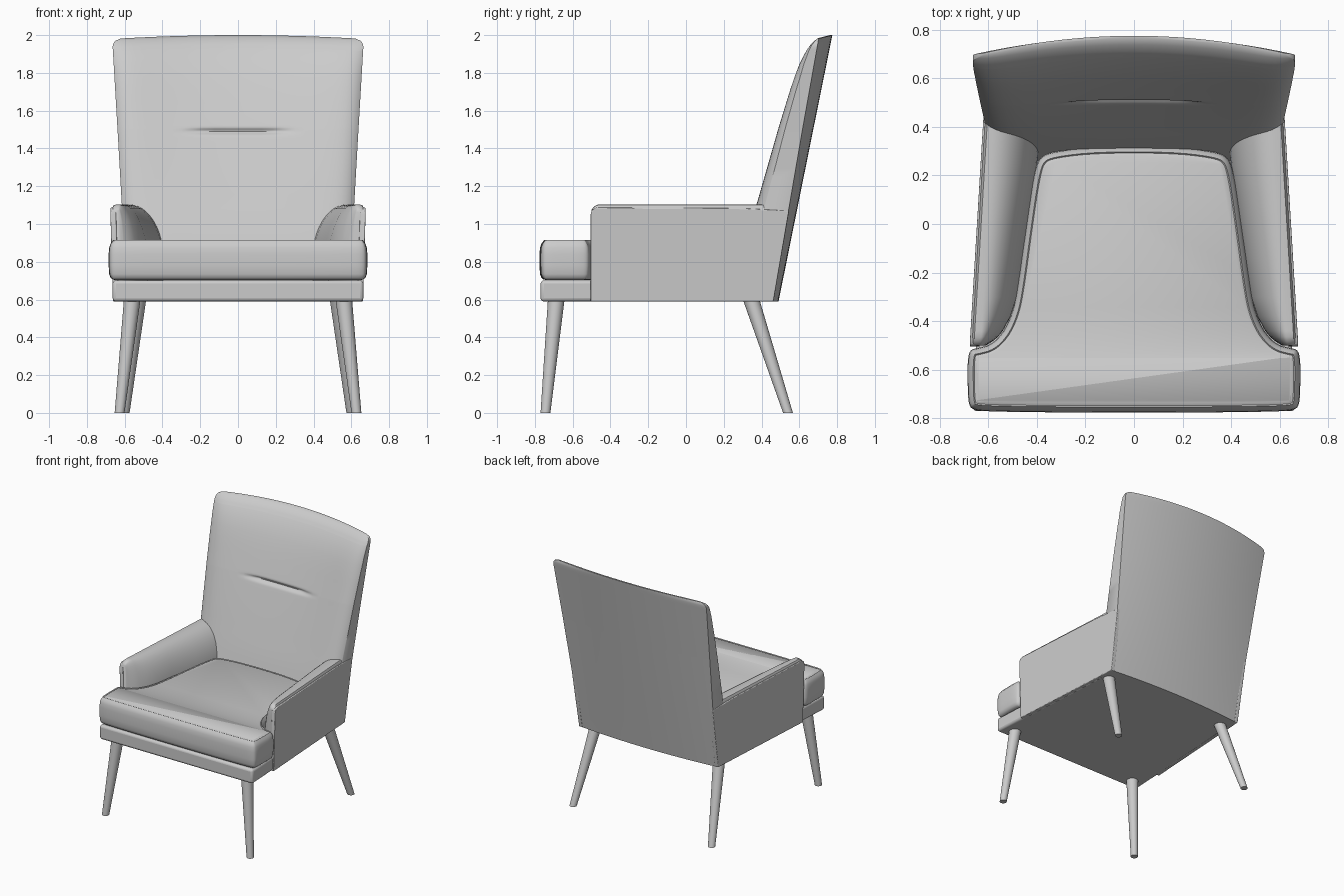
import bpy, bmesh, math
from mathutils import Vector

cube = bpy.data.objects.get("Cube")
if cube:
    bpy.data.objects.remove(cube, do_unlink=True)

fabric = bpy.data.materials.new("light_grey")
fabric.use_nodes = True
GREY = (0.6, 0.6, 0.6, 1)
fabric.diffuse_color = GREY
fabric.node_tree.nodes["Principled BSDF"].inputs["Base Color"].default_value = GREY


def finish(name, bm, angle=40, bevel=0, mirror=False):
    bmesh.ops.recalc_face_normals(bm, faces=bm.faces)
    mesh = bpy.data.meshes.new(name)
    bm.to_mesh(mesh)
    bm.free()
    ob = bpy.data.objects.new(name, mesh)
    bpy.context.collection.objects.link(ob)
    mesh.materials.append(fabric)
    if bevel:
        mod = ob.modifiers.new("Bevel", 'BEVEL')
        mod.width, mod.segments = bevel, 3
        mod.limit_method, mod.angle_limit = 'ANGLE', math.radians(30)
    if mirror:
        mod = ob.modifiers.new("Mirror", 'MIRROR')
        mod.use_mirror_merge = False
    bpy.ops.object.select_all(action='DESELECT')
    bpy.context.view_layer.objects.active = ob
    ob.select_set(True)
    bpy.ops.object.shade_smooth_by_angle(angle=math.radians(angle))
    return ob


def loft(rings):
    """Skin closed rings of equal length and cap both ends."""
    bm = bmesh.new()
    loops = [[bm.verts.new(p) for p in ring] for ring in rings]
    for a, b in zip(loops, loops[1:]):
        for i in range(len(a)):
            j = (i + 1) % len(a)
            bm.faces.new((a[i], a[j], b[j], b[i]))
    bm.faces.new(loops[0])
    bm.faces.new(loops[-1])
    return bm


def lerp_table(table, t):
    for (a, u), (b, v) in zip(table, table[1:]):
        if t <= b:
            return u + (v - u) * max(0, (t - a) / (b - a))
    return table[-1][1]


def rounded(points, passes=2):
    """Corner cutting for a closed outline."""
    for _ in range(passes):
        out = []
        for p, q in zip(points, points[1:] + points[:1]):
            out += [p.lerp(q, 0.25), p.lerp(q, 0.75)]
        points = out
    return points


def inset(points, d):
    """Move a counter-clockwise outline inwards by d."""
    out = []
    for i, p in enumerate(points):
        t = (points[(i + 1) % len(points)] - points[i - 1]).normalized()
        out.append(p + Vector((-t.y, t.x)) * d)
    return out


def side_x(y, z):
    """Outer face of the arms, tapering backwards and downwards."""
    return 0.677 - 0.06 * (y + 0.5) - 0.03 * (1.1 - z)


# Backrest: stacked rings with a soft front, bowed rear and stitched dent
THICK = [(0.59, 0.23), (1.1, 0.178), (1.5, 0.143), (1.75, 0.118), (1.85, 0.102),
         (1.92, 0.08), (1.96, 0.058), (1.985, 0.036), (2.0, 0.012)]
heights = [0.59 + 0.0705 * i for i in range(19)]
heights += [1.49 + 0.006 * i for i in range(-6, 7)]
heights += [2.0 - 0.07 * math.cos(math.pi / 2 * i / 8) for i in range(9)]
N = 32
rings = []
for z in sorted(heights):
    t = max(0, (z - 1.95) / 0.05)
    w = 0.615 + 0.057 * (z - 1.1) - 0.045 * (1 - math.sqrt(max(0, 1 - t * t)))
    side = 0.46 + 0.172 * (z - 0.59)
    bow = 0.03 + 0.03 * (z - 0.59)
    th = lerp_table(THICK, z)
    k = min(1, max(0, (z - 1.0) / 0.9))
    front, rear = [], []
    for i in range(N + 1):
        s = math.sin(math.pi * (i / N - 0.5))
        x = w * s
        zz = z - 0.018 * s * s * max(0, (z - 1.5) / 0.5)
        arc = bow * (1 - s * s)
        dent = 0.018 * math.exp(-((z - 1.49) / 0.014) ** 2)
        dent *= min(1, max(0, (0.27 - abs(x)) / 0.06))
        roll = min(0.05, th * 0.45) * abs(s) ** 14
        front.append((x, side - th + k * arc + roll + dent, zz))
        rear.append((x, side + arc, zz))
    rings.append(front + rear[::-1])
finish("backrest", loft(rings), 45)

# Seat base: tapered slab
bm = bmesh.new()
base = [(-0.665, -0.77), (0.665, -0.77), (0.65, -0.49), (0.59, 0.44), (-0.59, 0.44), (-0.65, -0.49)]
face = bm.faces.new([bm.verts.new((x, y, 0.59)) for x, y in base])
ext = bmesh.ops.extrude_face_region(bm, geom=[face])
bmesh.ops.translate(bm, vec=(0, 0, 0.112), verts=[v for v in ext["geom"] if isinstance(v, bmesh.types.BMVert)])
finish("seat_base", bm, 40, bevel=0.018)

# Seat cushion: T-shaped outline with rolled edges and a thin welt
half = [(0.3, -0.776), (0.6, -0.772), (0.665, -0.765), (0.682, -0.74), (0.685, -0.65), (0.685, -0.56),
        (0.675, -0.517), (0.64, -0.51), (0.59, -0.497), (0.545, -0.455), (0.51, -0.39), (0.485, -0.3),
        (0.445, 0), (0.415, 0.2), (0.39, 0.275), (0.33, 0.3), (0.15, 0.32)]
outline = [Vector(p) for p in half] + [Vector((-x, y)) for x, y in reversed(half)]
outline = rounded(outline)
PROFILE = [(0.04, 0.703), (0.022, 0.706), (0.01, 0.716), (0.003, 0.735), (0, 0.78), (0, 0.84), (0.003, 0.875),
           (0.01, 0.896), (0.018, 0.906), (0.023, 0.914), (0.028, 0.909), (0.04, 0.915)]
rings = [[(p.x, p.y, z) for p in inset(outline, d)] for d, z in PROFILE]
finish("seat_cushion", loft(rings), 50)

# Arm pads: sections swept backwards, rounded on the inner top edge
INNER = [(-0.5, 0.6), (-0.48, 0.572), (-0.44, 0.54), (-0.38, 0.507), (-0.3, 0.48),
         (0, 0.435), (0.25, 0.398), (0.46, 0.38)]
ys = [-0.5, -0.495, -0.485, -0.465, -0.44, -0.41, -0.38, -0.34, -0.3, -0.15, 0, 0.12, 0.25, 0.35, 0.46]
rings = []
for y in ys:
    nose = max(0, 1 - (y + 0.5) / 0.035)
    top = 1.104 - 0.03 * nose ** 2
    xi = lerp_table(INNER, y) + 0.01 * nose
    xc = max(side_x(y, 1.1) - 0.045, xi + 0.01)
    ring = [(side_x(y, 0.6) - 0.008, y, 0.6), (side_x(y, 1.08) - 0.008, y, top - 0.02),
            (side_x(y, 1.1) - 0.018, y, top - 0.003)]
    for i in range(13):
        a = math.pi / 2 * i / 12
        ring.append((xc - (xc - xi) * math.sin(a), y, 0.8 + (top - 0.8) * math.cos(a)))
    ring.append((xi, y, 0.6))
    rings.append(ring)
finish("arm_pads", loft(rings), 50, mirror=True)

# Outer arm panels: thin flat boards
panel = [(-0.505, 0.59), (-0.505, 1.05), (-0.498, 1.075), (-0.475, 1.087), (0.3, 1.083), (0.545, 1.07), (0.463, 0.59)]
rings = [[(side_x(y, z) - d, y, z) for y, z in panel] for d in (0, 0.03)]
finish("arm_panels", loft(rings), 30, bevel=0.005, mirror=True)


# Legs: splayed tapered rounds
def leg(name, top, foot, r_top, r_foot):
    rings = []
    for (x, y, z), r in ((top, r_top), (foot, r_foot)):
        rings.append([(x + r * math.cos(a), y + r * math.sin(a), z)
                      for a in (math.tau * i / 24 for i in range(24))])
    finish(name, loft(rings), 40, mirror=True)


leg("front_legs", (0.56, -0.687, 0.6), (0.627, -0.744, 0), 0.044, 0.026)
leg("back_legs", (0.53, 0.345, 0.6), (0.6, 0.54, 0), 0.044, 0.026)
